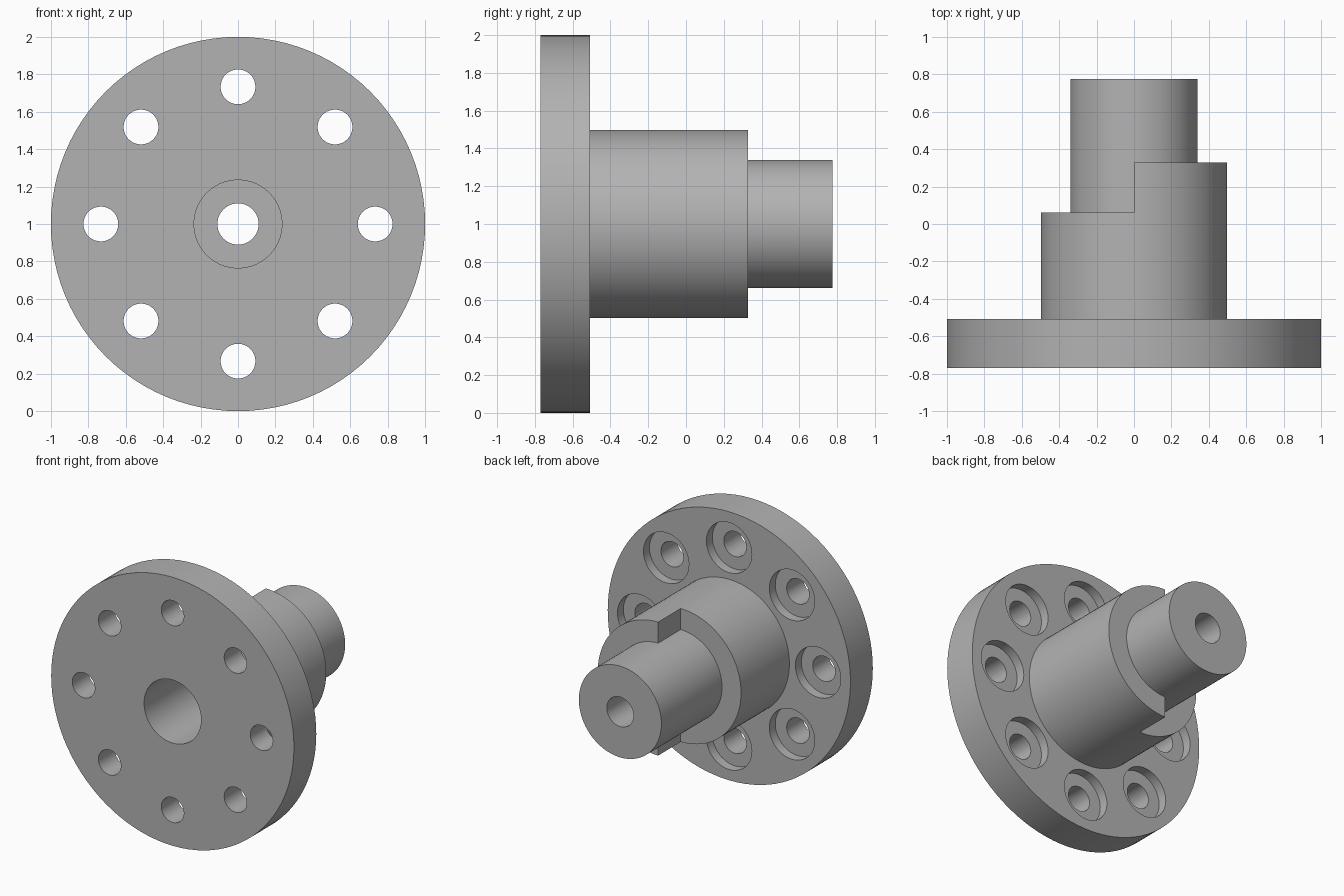
import bpy, bmesh
from math import pi, sin, cos
from mathutils import Matrix, Vector

if "Cube" in bpy.data.objects:
    bpy.data.objects.remove(bpy.data.objects["Cube"])

AXIS_Z = 1.0                                        # height of the shaft axis
FRONT, FLANGE, LOW, HIGH, END = -0.77, -0.507, 0.062, 0.328, 0.775
R_FLANGE, R_HUB, R_SHAFT, R_BORE, R_PILOT = 1.0, 0.497, 0.34, 0.235, 0.11
BORE_END = 0.25

steel = bpy.data.materials.new("grey_steel")
steel.use_nodes = True
grey = (0.45, 0.45, 0.45, 1)
steel.diffuse_color = grey
steel.node_tree.nodes["Principled BSDF"].inputs["Base Color"].default_value = grey


def point(r, y):
    return Vector((0, y, AXIS_Z + r))


def sweep(bm, profile, angle, steps):
    """Turn a closed (radius, y) profile around the shaft axis."""
    verts = [bm.verts.new(point(r, y)) for r, y in profile]
    edges = [bm.edges.new((v, verts[i - 1])) for i, v in enumerate(verts)]
    bmesh.ops.spin(bm, geom=verts + edges, cent=(0, 0, AXIS_Z), axis=(0, 1, 0),
                   angle=angle, steps=steps)


def finish(bm, name):
    bmesh.ops.remove_doubles(bm, verts=bm.verts, dist=1e-4)
    bmesh.ops.recalc_face_normals(bm, faces=bm.faces)
    mesh = bpy.data.meshes.new(name)
    bm.to_mesh(mesh)
    bm.free()
    mesh.materials.append(steel)
    obj = bpy.data.objects.new(name, mesh)
    bpy.context.collection.objects.link(obj)
    return obj


# Flanged hub: two half turns whose shoulders sit at different heights
inside = [(R_PILOT, END), (R_PILOT, BORE_END), (R_BORE, BORE_END), (R_BORE, FRONT)]
flange = [(R_FLANGE, FRONT), (R_FLANGE, FLANGE), (R_HUB, FLANGE), (R_HUB, LOW)]
tall = [(R_HUB, HIGH), (R_SHAFT, HIGH), (R_SHAFT, END)]
short = [(R_SHAFT, LOW), (R_SHAFT, HIGH), (R_SHAFT, END)]
bm = bmesh.new()
sweep(bm, inside + flange + tall, pi, 48)
sweep(bm, inside + flange + short, -pi, 48)
# Walls of the shoulder step, above and below the shaft
for s in (1, -1):
    bm.faces.new([bm.verts.new(point(s * r, y)) for r, y in
                  ((R_SHAFT, LOW), (R_HUB, LOW), (R_HUB, HIGH), (R_SHAFT, HIGH))])
hub = finish(bm, "flanged_hub")

# Eight counterbored bolt holes
bolt_profile = [(0, -1), (0.093, -1), (0.093, FLANGE - 0.07),
                (0.187, FLANGE - 0.07), (0.187, FLANGE + 0.1), (0, FLANGE + 0.1)]
bm = bmesh.new()
for i in range(8):
    start = set(bm.verts)
    sweep(bm, bolt_profile, 2 * pi, 40)
    a = i * pi / 4
    bmesh.ops.translate(bm, verts=[v for v in bm.verts if v not in start],
                        vec=(0.733 * sin(a), 0, 0.733 * cos(a)))
cutter = finish(bm, "bolt_hole_cutter")
cutter.hide_render = True

cut = hub.modifiers.new("bolt_holes", "BOOLEAN")
cut.operation, cut.solver, cut.object = "DIFFERENCE", "EXACT", cutter
bpy.ops.object.select_all(action="DESELECT")
hub.select_set(True)
bpy.context.view_layer.objects.active = hub
bpy.ops.object.modifier_apply(modifier=cut.name)
bpy.data.objects.remove(cutter)
bpy.ops.object.shade_smooth_by_angle(angle=pi / 6)
